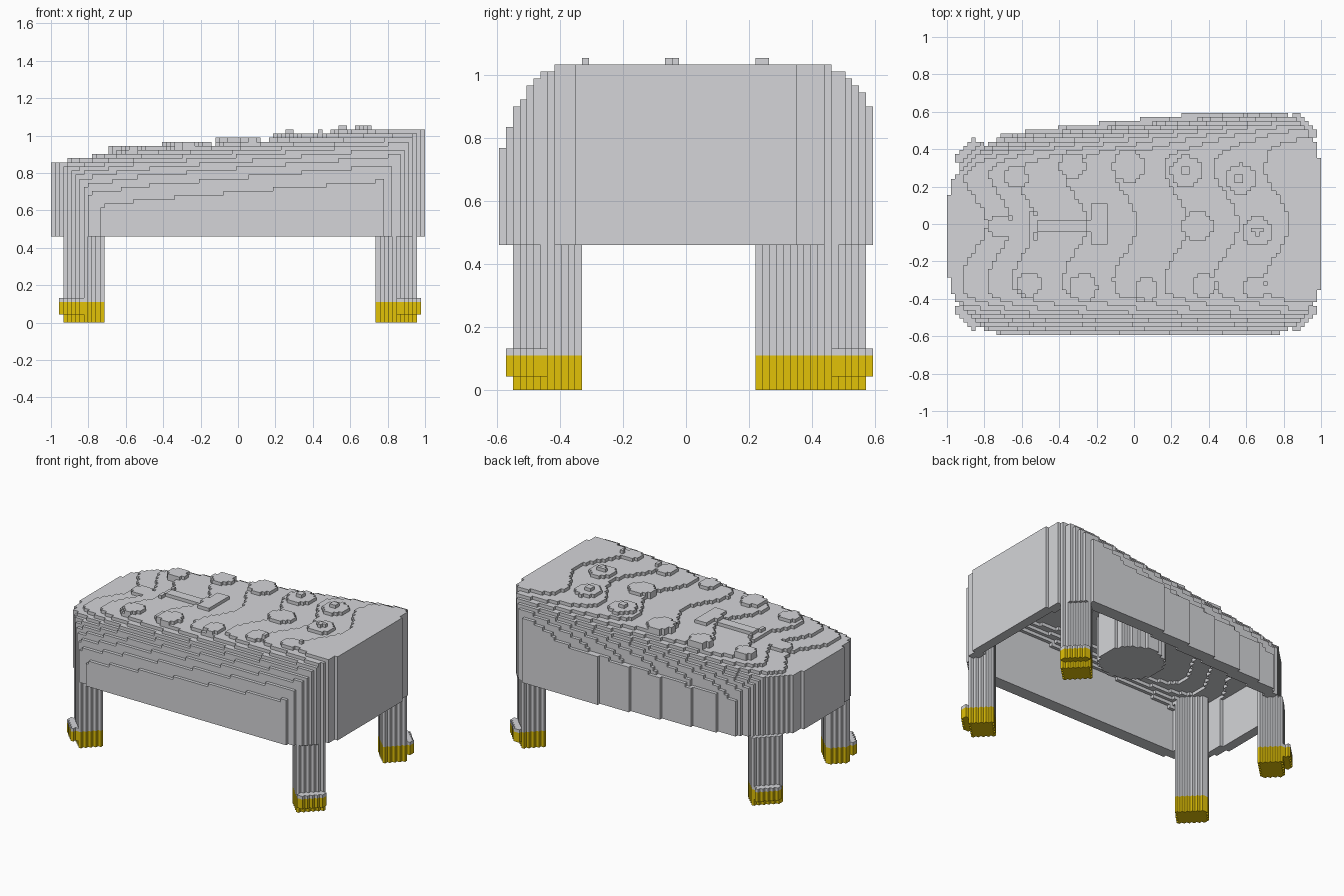
import bpy
import math

cube = bpy.data.objects.get("Cube")
if cube:
    bpy.data.objects.remove(cube, do_unlink=True)

# Grid of small cubes: 91 long, 54 deep
NX, NY = 91, 54
V = 2 / NX
BELLY = 21    # underside of the body, in cells
GOLD_TOP = 5  # coloured part of the feet, in cells


def material(name, rgb):
    m = bpy.data.materials.new(name)
    m.use_nodes = True
    m.diffuse_color = (*rgb, 1)
    m.node_tree.nodes["Principled BSDF"].inputs["Base Color"].default_value = (*rgb, 1)
    return m


grey = material("stone_grey", (0.66, 0.665, 0.69))
gold = material("gold", (0.76, 0.54, 0.002))

# Plan outline: front and back edge along x
FRONT = [(-1, -.23), (-.975, -.36), (-.94, -.42), (-.88, -.485), (-.8, -.56), (-.75, -.58),
         (-.66, -.6), (.68, -.6), (.8, -.58), (.86, -.54), (.93, -.47), (.975, -.4), (1, -.31)]
BACK = [(-1, .1), (-.975, .22), (-.93, .285), (-.78, .43), (-.7, .48), (-.38, .52),
        (.14, .57), (.4, .6), (.8, .6), (.85, .57), (.93, .49), (.975, .42), (1, .31)]


def interp(pts, x):
    for (x0, y0), (x1, y1) in zip(pts, pts[1:]):
        if x <= x1:
            return y0 + (y1 - y0) * (x - x0) / (x1 - x0)
    return pts[-1][1]


def inside(x, y):
    return abs(x) < 1 and interp(FRONT, x) < y < interp(BACK, x)


def round_off(d, width, height):
    if d >= width:
        return 0
    t = 1 - max(d, 0) / width
    return height * (1 - math.sqrt(1 - t * t))


def top_height(x, y):
    # Sloping back in wavy terraces, steeper at the low end, with rounded long edges
    wave = .065 * math.cos(2 * math.pi * y / .6)
    level = 47 + (x - wave - .765) / .27
    if level < 42:
        level = 2 * level - 42
    z = min(max(level, 39), 47.6) * V
    z -= round_off(y + .595, .23, .38)
    z -= round_off(min(.53 + .09 * x, .6) - y, .21, .19)
    return int(z / V + .001)


def centre(i, j):
    return (i + .5) * V - 1, (j + .5 - NY / 2) * V


cells = [(i, j, *centre(i, j)) for i in range(NX) for j in range(NY)]
parts = {}

# Body: a hollow shell, open underneath
body = parts["body_shell"] = set()
tops = {}
for i, j, x, y in cells:
    if not inside(x, y):
        continue
    top = tops[i, j] = top_height(x, y)
    hollow = all(inside(x + a * .07, y + b * .09)
                 for a, b in ((1, 0), (-1, 0), (0, 1), (0, -1)))
    low = max(BELLY, top - 3) if hollow else BELLY
    body.update((i, j, k) for k in range(low, top))

# Round post hanging from the middle of the ceiling
parts["inner_post"] = {(i, j, k) for i, j, x, y in cells if math.hypot(x - .01, y + .01) < .2
                       for k in range(27, tops[i, j] - 3)}

# Raised spots: x, y, radius, layers
SPOTS = [(-.63, .25, .062, 1), (-.33, .31, .07, 1), (-.03, .31, .085, 1), (.28, .28, .085, 2),
         (.57, .24, .08, 2), (-.72, -.01, .065, 1), (.34, -.01, .083, 1), (.66, -.04, .08, 2),
         (-.56, -.32, .066, 1), (-.27, -.34, .075, 1), (.07, -.35, .06, 1),
         (.38, -.33, .065, 1), (.65, -.34, .065, 1)]
spots = parts["raised_spots"] = set()
for sx, sy, r, layers in SPOTS:
    base = tops[int((sx + 1) / V), int(sy / V + NY / 2)]
    for i, j, x, y in cells:
        d = math.hypot(x - sx, y - sy)
        if d < r:
            spots.update((i, j, k) for k in range(tops[i, j], max(base, tops[i, j]) + 1))
            if layers == 2 and d < .025:
                spots.add((i, j, base + 1))

# Raised bar with a crosspiece at each end
BAR = [(-.56, -.2, -.045, .03), (-.57, -.52, -.08, .07), (-.22, -.15, -.12, .1)]
parts["raised_bar"] = {(i, j, tops[i, j]) for i, j, x, y in cells
                       if any(a < x < b and c < y < d for a, b, c, d in BAR)}

# Legs set diagonally at the corners, with feet flaring outward
LEGS = {"front_right": (-.83, -.44), "front_left": (.845, -.44),
        "back_right": (-.83, .325), "back_left": (.845, .46)}
for name, (lx, ly) in LEGS.items():
    leg, foot = set(), set()
    for i, j, x, y in cells:
        dx = math.copysign(1, lx) * (x - lx)
        dy = math.copysign(1, ly) * (y - ly)
        outward = (dx + dy) / math.sqrt(2)
        across = abs(dx - dy) / math.sqrt(2)
        levels = set()
        if abs(outward) < .07 and across < .092:
            levels.update(range(tops.get((i, j), BELLY)))
        if 0 < outward < .112 and across < .08:
            levels.update(range(2, GOLD_TOP + 1))
        for k in levels:
            (foot if k < GOLD_TOP else leg).add((i, j, k))
    parts[name + "_leg"] = leg
    parts[name + "_foot"] = foot

# Outer faces only, checked against every part together
solid = set().union(*parts.values())


def build(name, voxels):
    verts, faces = {}, []
    for cell in voxels:
        for axis in range(3):
            for side in (0, 1):
                beside = list(cell)
                beside[axis] += 2 * side - 1
                if tuple(beside) in solid:
                    continue
                u, w = (axis + 1) % 3, (axis + 2) % 3
                loop = []
                for a, b in ((0, 0), (1, 0), (1, 1), (0, 1)):
                    p = list(cell)
                    p[axis] += side
                    p[u] += a
                    p[w] += b
                    loop.append(verts.setdefault(tuple(p), len(verts)))
                faces.append(loop if side else loop[::-1])
    mesh = bpy.data.meshes.new(name)
    mesh.from_pydata([(i * V - 1, (j - NY / 2) * V, k * V) for i, j, k in verts], [], faces)
    mesh.materials.append(gold if name.endswith("foot") else grey)
    bpy.context.collection.objects.link(bpy.data.objects.new(name, mesh))


taken = set()
for part, voxels in parts.items():
    build(part, voxels - taken)
    taken |= voxels
